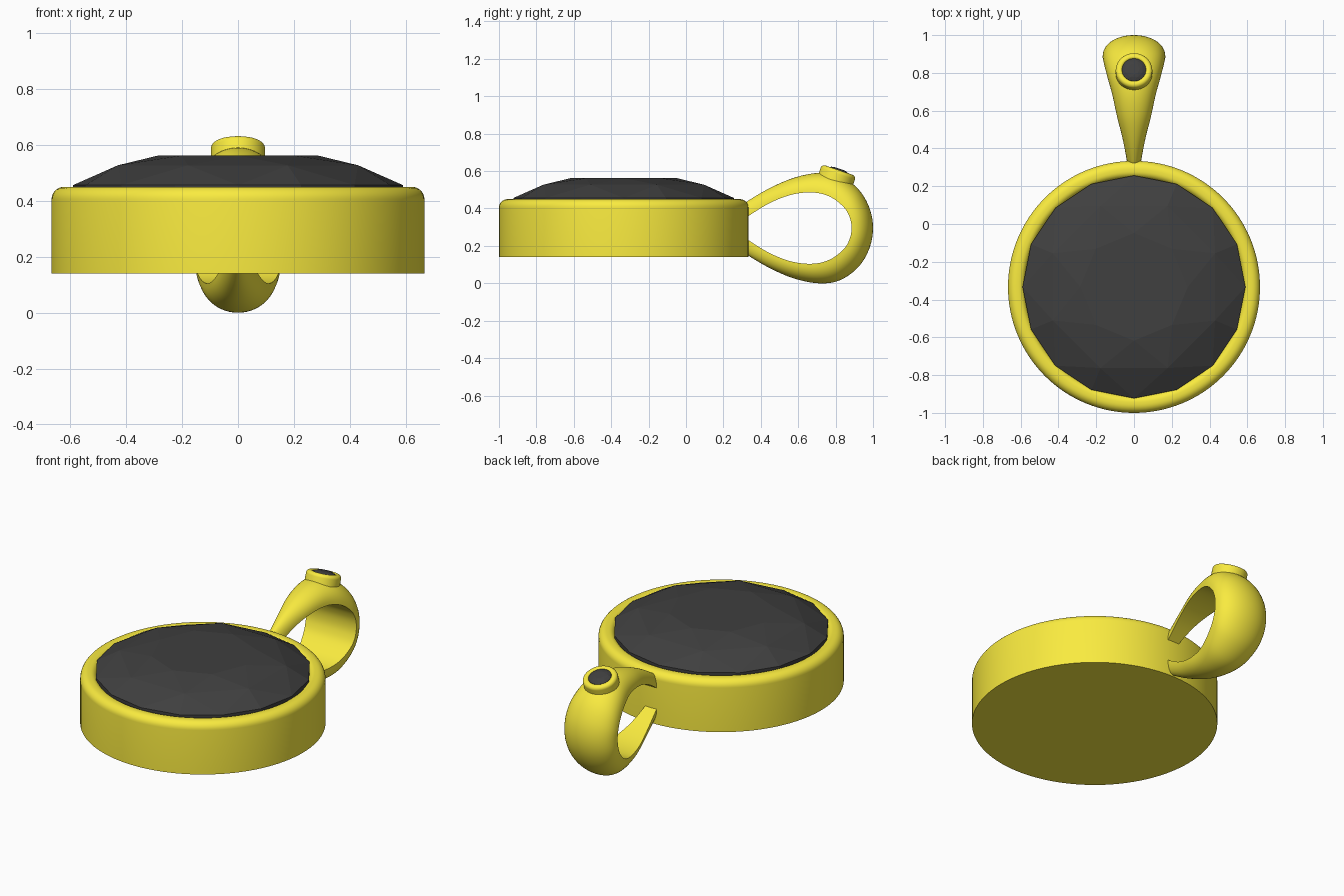
import bpy, bmesh, math
from mathutils import Matrix, Vector

if "Cube" in bpy.data.objects:
    bpy.data.objects.remove(bpy.data.objects["Cube"])


def material(name, rgb):
    m = bpy.data.materials.new(name)
    m.diffuse_color = (*rgb, 1)
    m.use_nodes = True
    m.node_tree.nodes["Principled BSDF"].inputs["Base Color"].default_value = m.diffuse_color
    return m


GOLD = material("gold", (0.95, 0.83, 0.05))
BLACK = material("black_stone", (0.05, 0.05, 0.05))


def finish(bm, name, mat, matrix=Matrix(), smooth=True):
    bmesh.ops.recalc_face_normals(bm, faces=bm.faces[:])
    me = bpy.data.meshes.new(name)
    bm.to_mesh(me)
    bm.free()
    me.materials.append(mat)
    ob = bpy.data.objects.new(name, me)
    bpy.context.collection.objects.link(ob)
    ob.matrix_world = matrix
    if smooth:
        bpy.ops.object.select_all(action='DESELECT')
        ob.select_set(True)
        bpy.context.view_layer.objects.active = ob
        bpy.ops.object.shade_smooth_by_angle(angle=math.radians(35))
    return ob


def loft(name, rings, mat, matrix=Matrix()):
    """Skin closed rings of points and cap both ends."""
    bm = bmesh.new()
    vs = [[bm.verts.new(p) for p in r] for r in rings]
    n = len(vs[0])
    for a, b in zip(vs, vs[1:]):
        for i in range(n):
            j = (i + 1) % n
            bm.faces.new((a[i], a[j], b[j], b[i]))
    bm.faces.new(vs[0])
    bm.faces.new(vs[-1])
    return finish(bm, name, mat, matrix)


def circle(r, z, n, offset=0.0):
    return [Vector((r * math.cos(2 * math.pi * (i + offset) / n),
                    r * math.sin(2 * math.pi * (i + offset) / n), z)) for i in range(n)]


def arc(cx, cz, r, a0, a1, n=7):
    return [(cx + r * math.cos(math.radians(a0 + (a1 - a0) * i / n)),
             cz + r * math.sin(math.radians(a0 + (a1 - a0) * i / n))) for i in range(n + 1)]


def lathe(name, profile, n, matrix):
    return loft(name, [circle(r, z, n) for r, z in profile], GOLD, matrix)


def gem(name, levels, matrix):
    """Faceted stone: hull of (radius, height, sides, offset) rings."""
    bm = bmesh.new()
    for level in levels:
        for p in circle(*level):
            bm.verts.new(p)
    bmesh.ops.convex_hull(bm, input=bm.verts[:])
    bmesh.ops.dissolve_limit(bm, angle_limit=0.01, verts=bm.verts[:], edges=bm.edges[:])
    return finish(bm, name, BLACK, matrix, smooth=False)


# Main round setting with rounded rim and sunken seat
main = Matrix.Translation((0, -0.333, 0))
lathe("main_setting",
      [(0.667, 0.14)] + arc(0.622, 0.405, 0.045, 0, 90)
      + arc(0.611, 0.415, 0.035, 90, 180) + [(0.576, 0.39)], 128, main)

# Large faceted stone
gem("main_stone", [(0.285, 0.562, 8, 0), (0.465, 0.527, 8, 0.5),
                   (0.59, 0.456, 16, 0), (0.59, 0.43, 16, 0), (0.5, 0.37, 16, 0)], main)

# Hanging loop: outer y,z / inner y,z / half width, upper half then mirrored
MID_Z = 0.295
half = [(.28, .40, .28, .315, .033), (.33, .44, .335, .36, .038), (.45, .51, .45, .43, .06),
        (.58, .565, .57, .475, .09), (.71, .59, .685, .485, .115), (.82, .575, .775, .46, .14),
        (.92, .505, .845, .405, .158), (.98, .405, .876, .35, .165), (1.0, MID_Z, .885, MID_Z, .166)]
stations = half + [(a, 2 * MID_Z - b, c, 2 * MID_Z - d, w) for a, b, c, d, w in half[-2::-1]]


def smooth_path(pts, steps=6):
    out = []
    for i in range(len(pts) - 1):
        p = [pts[max(0, min(len(pts) - 1, i + k))] for k in (-1, 0, 1, 2)]
        for s in range(steps):
            t = s / steps
            out.append([0.5 * (2 * b + (c - a) * t + (2 * a - 5 * b + 4 * c - d) * t * t
                               + (3 * b - a - 3 * c + d) * t ** 3) for a, b, c, d in zip(*p)])
    return out + [list(pts[-1])]


rings = []
for yo, zo, yi, zi, w in smooth_path(stations):
    ring = []
    for k in range(25):
        a = math.pi * k / 24
        h = math.sin(a) ** 0.9
        ring.append((w * math.cos(a), yi + (yo - yi) * h, zi + (zo - zi) * h))
    rings.append(ring)
loft("hanging_loop", rings, GOLD)

# Small tilted setting and stone on the loop
tilt = Matrix.Translation((0, 0.818, 0.605)) @ Matrix.Rotation(math.radians(-19), 4, 'X')
lathe("small_setting",
      [(0.097, -0.10)] + arc(0.077, -0.02, 0.02, 0, 90)
      + arc(0.074, -0.012, 0.012, 90, 180) + [(0.062, -0.02)], 48, tilt)
gem("small_stone", [(0.03, 0.008, 8, 0), (0.048, 0.004, 8, 0.5),
                    (0.064, -0.005, 16, 0), (0.064, -0.03, 16, 0)], tilt)
